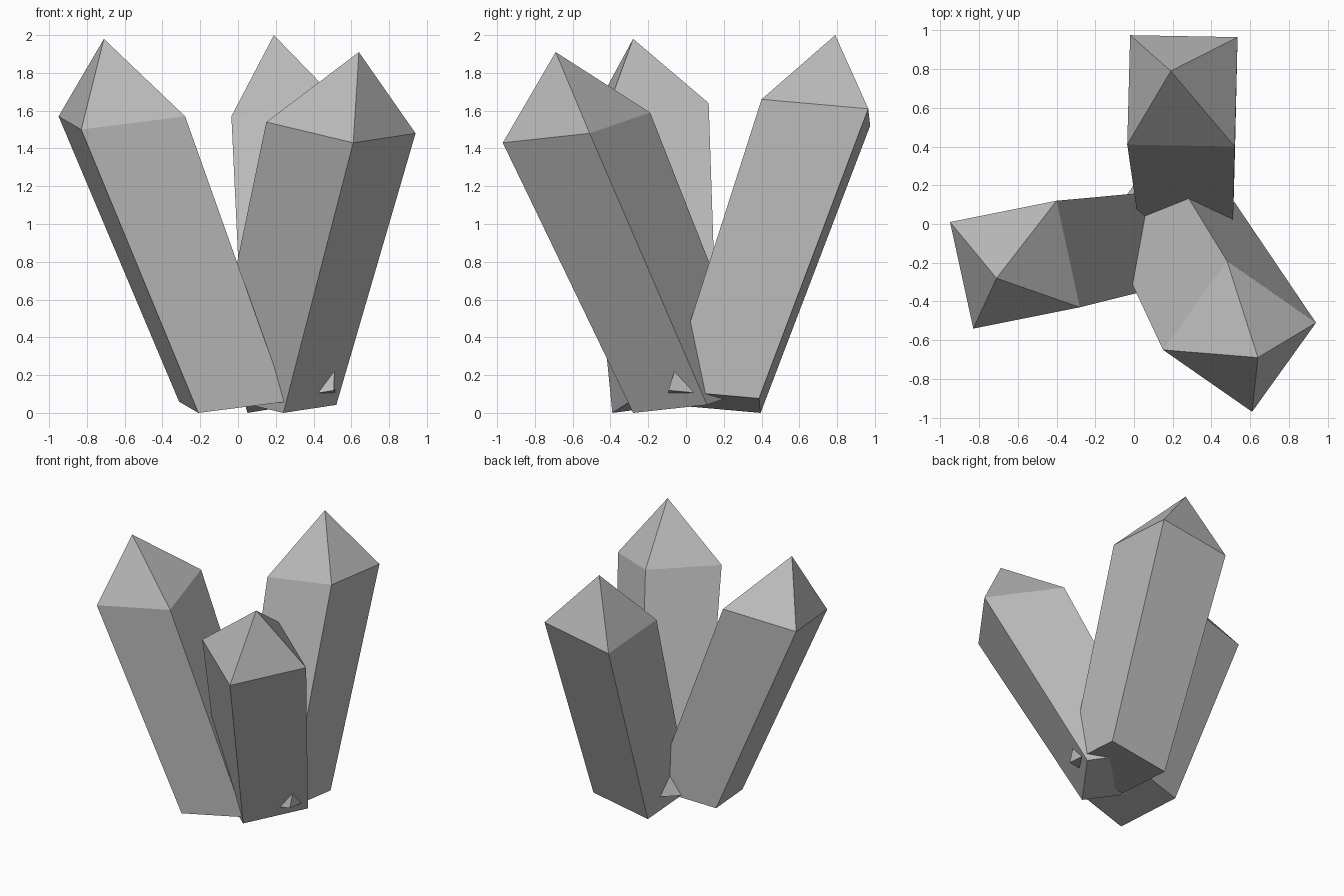
import bpy
import bmesh
from mathutils import Vector

cube = bpy.data.objects.get("Cube")
if cube:
    bpy.data.objects.remove(cube, do_unlink=True)

# One plain grey for all the crystals
GREY = (0.50, 0.50, 0.50, 1.0)
mat = bpy.data.materials.new("crystal_grey")
mat.use_nodes = True
mat.diffuse_color = GREY
mat.node_tree.nodes["Principled BSDF"].inputs["Base Color"].default_value = GREY

TAPER = 0.85  # base size relative to the shoulder


def crystal(name, base, shoulder, u, v, tip):
    """Leaning four-sided shaft that widens upwards, closed by a pyramid."""
    base, shoulder, u, v = map(Vector, (base, shoulder, u, v))
    steps = [Vector(), u, u + v, v]
    bm = bmesh.new()
    low = [bm.verts.new(base + s * TAPER) for s in steps]
    high = [bm.verts.new(shoulder + s) for s in steps]
    top = bm.verts.new(tip)
    bm.faces.new(low[::-1])
    for i in range(4):
        j = (i + 1) % 4
        bm.faces.new((low[i], low[j], high[j], high[i]))
        bm.faces.new((high[i], high[j], top))
    bmesh.ops.recalc_face_normals(bm, faces=bm.faces)
    mesh = bpy.data.meshes.new(name)
    bm.to_mesh(mesh)
    bm.free()
    mesh.materials.append(mat)
    obj = bpy.data.objects.new(name, mesh)
    bpy.context.collection.objects.link(obj)


# Base corner, matching shoulder corner, two shoulder edges, tip
crystal("right_crystal", (-0.21, -0.39, 0), (-0.83, -0.54, 1.50),
        (0.55, 0.11, 0.07), (-0.12, 0.55, 0.07), (-0.71, -0.28, 1.98))
crystal("left_front_crystal", (0.24, -0.28, 0), (0.61, -0.97, 1.43),
        (0.33, 0.46, 0.05), (-0.46, 0.32, 0.11), (0.64, -0.69, 1.91))
crystal("back_crystal", (0.05, 0.395, 0), (-0.02, 0.975, 1.52),
        (-0.015, -0.565, 0.05), (0.555, -0.01, 0.09), (0.19, 0.79, 2.0))
